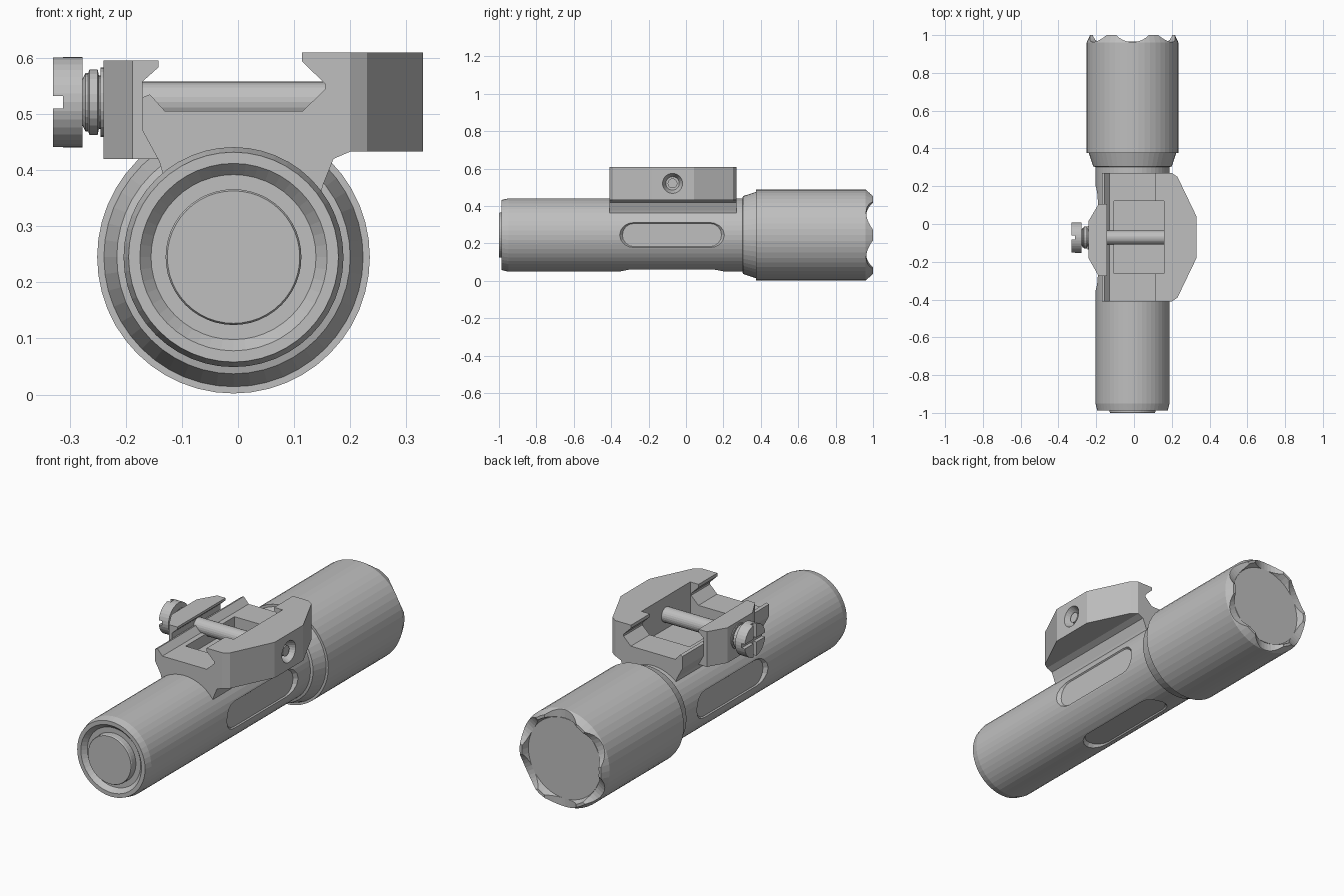
import bpy, bmesh
from math import cos, sin, pi, radians
from mathutils import Matrix, Vector

cube = bpy.data.objects.get("Cube")
if cube:
    bpy.data.objects.remove(cube)

grey = bpy.data.materials.new("matte_grey")
grey.use_nodes = True
COLOUR = (0.52, 0.52, 0.52, 1)
grey.diffuse_color = COLOUR
grey.node_tree.nodes["Principled BSDF"].inputs["Base Color"].default_value = COLOUR

AXIS = Vector((-0.008, 0, 0.245))    # centre line of the light
BOLT = Vector((0, -0.072, 0.521))    # centre line of the clamp bolt


def place(axis, u, v, t):
    """Map outline coordinates (u, v) at distance t along the axis."""
    return {"x": (t, u, v), "y": (u, t, v), "z": (u, v, t)}[axis]


def finish(name, bm):
    bmesh.ops.recalc_face_normals(bm, faces=bm.faces)
    mesh = bpy.data.meshes.new(name)
    bm.to_mesh(mesh)
    bm.free()
    mesh.materials.append(grey)
    obj = bpy.data.objects.new(name, mesh)
    bpy.context.collection.objects.link(obj)
    return obj


def prism(name, axis, outline, start, end, end_outline=None):
    bm = bmesh.new()
    a = [bm.verts.new(place(axis, u, v, start)) for u, v in outline]
    b = [bm.verts.new(place(axis, u, v, end)) for u, v in end_outline or outline]
    bm.faces.new(a)
    bm.faces.new(b)
    for i in range(len(a)):
        j = (i + 1) % len(a)
        bm.faces.new((a[i], a[j], b[j], b[i]))
    return finish(name, bm)


def lathe(name, axis, centre, profile, sides):
    """Spin (distance, radius) points around an axis; ends are closed."""
    bm = bmesh.new()
    rings = []
    for t, r in profile:
        ring = []
        for i in range(sides):
            a = 2 * pi * i / sides
            ring.append(bm.verts.new(Vector(place(axis, r * cos(a), r * sin(a), t)) + centre))
        rings.append(ring)
    for a, b in zip(rings, rings[1:]):
        for i in range(sides):
            j = (i + 1) % sides
            bm.faces.new((a[i], a[j], b[j], b[i]))
    bm.faces.new(rings[0])
    bm.faces.new(rings[-1])
    return finish(name, bm)


def box(name, lo, hi):
    (x0, y0, z0), (x1, y1, z1) = lo, hi
    return prism(name, "z", [(x0, y0), (x1, y0), (x1, y1), (x0, y1)], z0, z1)


def boolean(obj, cutter, operation="DIFFERENCE"):
    mod = obj.modifiers.new("cut", "BOOLEAN")
    mod.operation = operation
    mod.solver = "EXACT"
    mod.object = cutter
    cutter.hide_render = True
    bpy.context.view_layer.objects.active = obj
    bpy.ops.object.modifier_apply(modifier=mod.name)
    bpy.data.objects.remove(cutter)


def stadium(radius, half_straight, mid):
    pts = []
    for side in (1, -1):
        for i in range(9):
            a = pi * i / 8
            pts.append((side * radius * cos(a), mid + side * (half_straight + radius * sin(a))))
    return pts


# Body tube with tail recess and button
body = lathe("body_tube", "y", AXIS, [
    (-0.965, 0.147), (-0.987, 0.167), (-0.987, 0.187), (-0.95, 0.196), (0.34, 0.196)], 48)
lathe("tail_button", "y", AXIS, [(-0.96, 0.121), (-0.995, 0.121), (-1.0, 0.118)][::-1], 48)

# Grip slots on both sides and the underside
for angle in (90, -90, 180):
    slot = prism("slot_cutter", "z", stadium(0.062, 0.203, -0.075), 0.178, 0.238,
                 stadium(0.112, 0.203, -0.075))
    slot.data.transform(Matrix.Translation(AXIS) @ Matrix.Rotation(radians(angle), 4, "Y"))
    boolean(body, slot)

# Head with scalloped bezel
head = lathe("head", "y", AXIS, [
    (0.30, 0.19), (0.305, 0.208), (0.375, 0.231), (0.375, 0.243), (0.96, 0.243),
    (1.0, 0.225), (1.0, 0.212), (0.962, 0.2)], 48)
for k in range(6):
    scallop = lathe("scallop_cutter", "z", Vector((0, 1.083, 0)), [(0.1, 0.12), (0.35, 0.12)], 40)
    scallop.data.transform(Matrix.Translation(AXIS) @ Matrix.Rotation(k * pi / 3, 4, "Y"))
    boolean(head, scallop)
lathe("lens", "y", AXIS, [(0.95, 0.2), (0.966, 0.2)], 48)

# Rail mount: cross-section trimmed to a chamfered plan
mount = prism("rail_mount", "y", [
    (-0.10, 0.35), (-0.133, 0.39), (-0.14, 0.415), (-0.17, 0.47), (-0.17, 0.53),
    (-0.157, 0.535), (-0.13, 0.505), (0.115, 0.505), (0.155, 0.544), (0.155, 0.554),
    (0.114, 0.594), (0.114, 0.61), (0.33, 0.61), (0.33, 0.433), (0.20, 0.433),
    (0.17, 0.42), (0.152, 0.375), (0.145, 0.35)], -0.42, 0.28)
plan = prism("plan_cutter", "z", [
    (-0.3, -0.41), (0.20, -0.41), (0.23, -0.39), (0.331, -0.18), (0.331, 0.04),
    (0.23, 0.25), (0.20, 0.27), (-0.3, 0.27)], 0.3, 0.7)
boolean(mount, plan, "INTERSECT")
boolean(mount, box("pocket_cutter", (-0.105, -0.262, 0.45), (0.16, 0.122, 0.7)))
boolean(mount, lathe("bolt_hole_cutter", "x", BOLT, [(0.29, 0.036), (0.34, 0.058)], 24))

# Sliding clamp jaw
jaw = prism("clamp_jaw", "y", [
    (-0.24, 0.42), (-0.24, 0.595), (-0.142, 0.595), (-0.142, 0.583), (-0.17, 0.558),
    (-0.17, 0.47), (-0.142, 0.42)], -0.3, 0.2)
plan = prism("jaw_plan_cutter", "z", [
    (-0.1, -0.275), (-0.188, -0.275), (-0.241, -0.18), (-0.241, 0.015),
    (-0.188, 0.105), (-0.1, 0.105)], 0.3, 0.7)
boolean(jaw, plan, "INTERSECT")

# Clamp bolt, its visible end, washers and slotted knob
lathe("clamp_bolt", "x", BOLT, [(-0.2, 0.037), (0.18, 0.037)], 24)
lathe("bolt_end", "x", BOLT, [(0.28, 0.026), (0.315, 0.026)], 24)
lathe("washers", "x", BOLT, [
    (-0.285, 0.042), (-0.277, 0.042), (-0.272, 0.052), (-0.267, 0.052), (-0.265, 0.058),
    (-0.25, 0.058), (-0.248, 0.048), (-0.245, 0.048), (-0.245, 0.062), (-0.235, 0.062)], 24)
knob = lathe("clamp_knob", "x", BOLT, [(-0.33, 0.081), (-0.277, 0.081)], 32)
for half_y, half_z in ((0.011, 0.1), (0.1, 0.011)):
    boolean(knob, box("knob_slot_cutter", BOLT + Vector((-0.35, -half_y, -half_z)),
                      BOLT + Vector((-0.312, half_y, half_z))))
